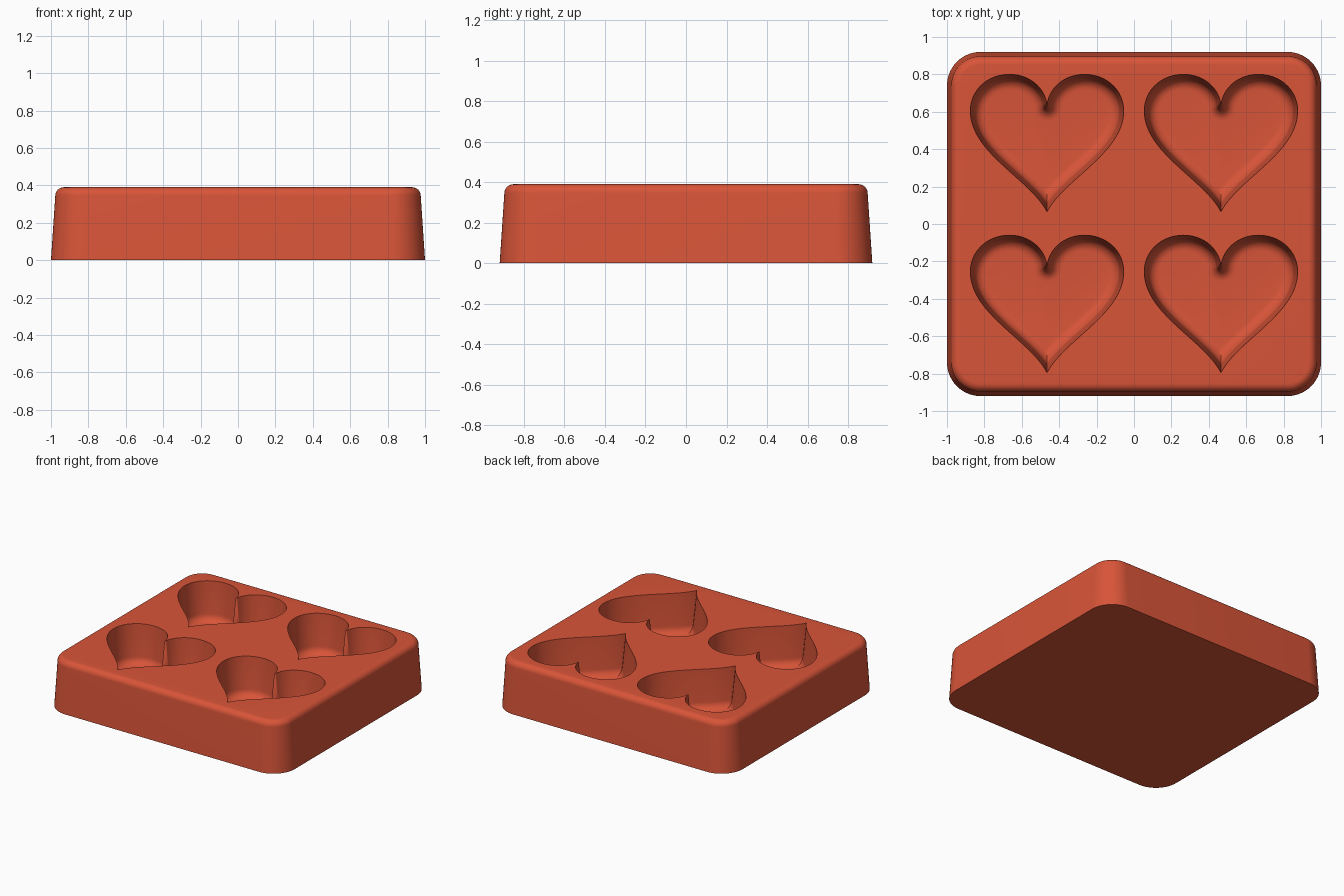
import bpy
import bmesh
from math import cos, sin, pi, radians
from mathutils import Vector
from mathutils.geometry import interpolate_bezier

cube = bpy.data.objects.get("Cube")
if cube:
    bpy.data.objects.remove(cube, do_unlink=True)

HEIGHT = 0.39
FLOOR = 0.09


def loft(bm, rings):
    """Skin closed rings of equal length and cap both ends."""
    loops = [[bm.verts.new(p) for p in ring] for ring in rings]
    for a, b in zip(loops, loops[1:]):
        n = len(a)
        for i in range(n):
            j = (i + 1) % n
            bm.faces.new((a[i], a[j], b[j], b[i]))
    bm.faces.new(loops[0][::-1])
    bm.faces.new(loops[-1])


def make_object(name, bm):
    bmesh.ops.remove_doubles(bm, verts=bm.verts, dist=0.0004)
    bmesh.ops.recalc_face_normals(bm, faces=bm.faces)
    mesh = bpy.data.meshes.new(name)
    bm.to_mesh(mesh)
    bm.free()
    obj = bpy.data.objects.new(name, mesh)
    bpy.context.collection.objects.link(obj)
    return obj


def rounded_rect(inset, z, steps=14):
    radius = 0.18 - inset
    ring = []
    for q, (sx, sy) in enumerate(((1, 1), (-1, 1), (-1, -1), (1, -1))):
        for i in range(steps + 1):
            a = (q + i / steps) * pi / 2
            ring.append((sx * 0.82 + radius * cos(a),
                         sy * 0.74 + radius * sin(a), z))
    return ring


# Heart half outline, from the notch over the lobe to the tip
def heart_half():
    knots = [((0, 0.635), (0.01, 0.73), (0.095, 0.80), (0.2, 0.80)),
             ((0.2, 0.80), (0.32, 0.80), (0.41, 0.715), (0.41, 0.605)),
             ((0.41, 0.605), (0.41, 0.38), (0.09, 0.24), (0, 0.065))]
    pts = []
    for seg, count in zip(knots, (14, 14, 32)):
        curve = interpolate_bezier(*[Vector((x, y, 0)) for x, y in seg], count)
        pts += curve if not pts else curve[1:]
    normals = []
    for i in range(len(pts)):
        t = pts[min(i + 1, len(pts) - 1)] - pts[max(i - 1, 0)]
        normals.append(Vector((t.y, -t.x, 0)).normalized())
    # Fan of normals so the notch grows into a round post lower down
    fan = [Vector((0, -1, 0)).lerp(normals[0], i / 6).normalized() for i in range(6)]
    return [pts[0].copy() for _ in fan] + pts, fan + normals


def heart_ring(half, inset, z, cx, cy):
    moved = [p + n * inset for p, n in zip(*half)]
    # Collapse points that pass the centre line into one crease at the tip
    last = max(i for i, p in enumerate(moved) if p.x > 1e-5)
    if last < len(moved) - 1:
        a, b = moved[last], moved[last + 1]
        crease = a.lerp(b, a.x / (a.x - b.x))
        crease.x = 0
        for i in range(last + 1, len(moved)):
            moved[i] = crease
    moved[0].x = 0
    mirrored = [Vector((-p.x, p.y, 0)) for p in moved[-2:0:-1]]
    return [(cx + p.x, cy + p.y, z) for p in moved + mirrored]


# Tray block: drafted walls and a rounded top edge
bm = bmesh.new()
rings = [rounded_rect(0, 0), rounded_rect(0.023, HEIGHT - 0.045)]
for i in range(1, 9):
    a = i / 8 * pi / 2
    rings.append(rounded_rect(0.023 + 0.045 * (1 - cos(a)),
                              HEIGHT - 0.045 * (1 - sin(a))))
loft(bm, rings)
tray = make_object("mould_tray", bm)

# Heart cavities: drafted walls with a fillet to the floor
half = heart_half()
profile = [(0, HEIGHT + 0.05), (0, HEIGHT - 0.002)]
for i in range(9):
    a = i / 8 * pi / 2
    profile.append((0.022 + 0.06 * (1 - cos(a)), FLOOR + 0.06 * (1 - sin(a))))
bm = bmesh.new()
for cx in (-0.465, 0.465):
    for cy in (0, -0.86):
        loft(bm, [heart_ring(half, d, z, cx, cy) for d, z in profile])
cutter = make_object("heart_cutter", bm)
cutter.hide_render = True

bpy.ops.object.select_all(action='DESELECT')
bpy.context.view_layer.objects.active = tray
tray.select_set(True)
cut = tray.modifiers.new("heart_cavities", 'BOOLEAN')
cut.operation = 'DIFFERENCE'
cut.solver = 'EXACT'
cut.object = cutter
bpy.ops.object.modifier_apply(modifier=cut.name)
bpy.data.objects.remove(cutter, do_unlink=True)

# Colour
red = bpy.data.materials.new("terracotta_red")
red.use_nodes = True
color = (0.69, 0.09, 0.04, 1)
red.diffuse_color = color
red.node_tree.nodes["Principled BSDF"].inputs["Base Color"].default_value = color
tray.data.materials.clear()
tray.data.materials.append(red)
bpy.ops.object.shade_smooth_by_angle(angle=radians(35))
